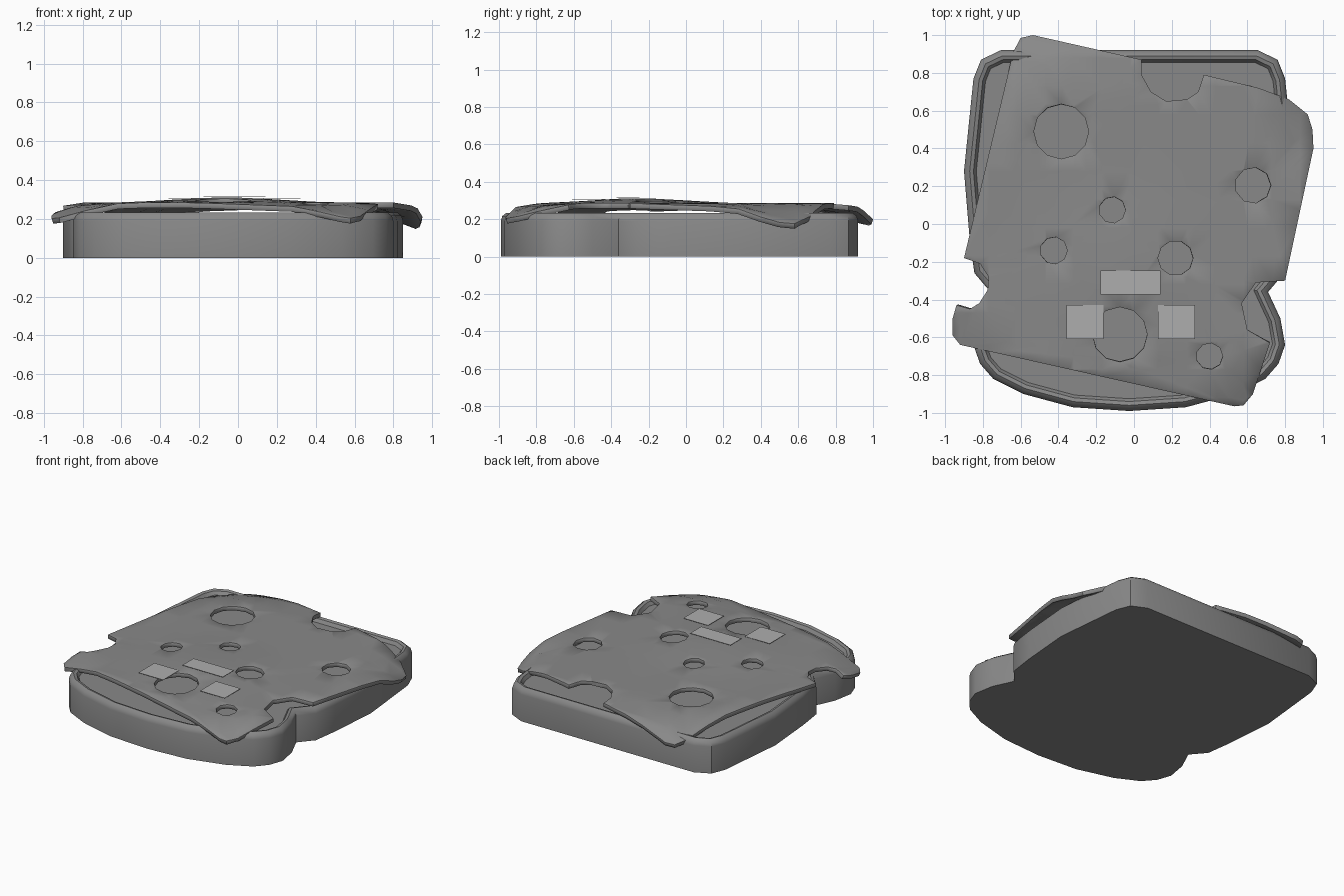
import bpy, bmesh, math
from mathutils import Vector

cube = bpy.data.objects.get("Cube")
if cube:
    bpy.data.objects.remove(cube, do_unlink=True)


def material(name, grey):
    m = bpy.data.materials.new(name)
    m.use_nodes = True
    colour = (grey, grey, grey, 1)
    m.diffuse_color = colour
    m.node_tree.nodes["Principled BSDF"].inputs["Base Color"].default_value = colour
    return m


mid_grey = material("mid grey", 0.25)
light_grey = material("light grey", 0.42)


def finish(bm, name, mat, angle=None):
    mesh = bpy.data.meshes.new(name)
    bm.to_mesh(mesh)
    bm.free()
    ob = bpy.data.objects.new(name, mesh)
    bpy.context.collection.objects.link(ob)
    mesh.materials.append(mat)
    if angle:
        bpy.ops.object.select_all(action='DESELECT')
        ob.select_set(True)
        bpy.context.view_layer.objects.active = ob
        bpy.ops.object.shade_smooth_by_angle(angle=math.radians(angle))
    return ob


def inset(points, d):
    """Move a clockwise outline inward by d."""
    out = []
    for i, p in enumerate(points):
        a = (p - points[i - 1]).normalized()
        b = (points[(i + 1) % len(points)] - p).normalized()
        na, nb = Vector((a.y, -a.x)), Vector((b.y, -b.x))
        out.append(p + (na + nb) * d / (1 + na.dot(nb)))
    return out


# Bread slice: mirrored outline lofted through a rounded crust section
half = [(0.68, 0.92), (0.785, 0.87), (0.825, 0.77), (0.875, 0.28), (0.845, -0.08),
        (0.82, -0.26), (0.735, -0.36), (0.80, -0.50), (0.825, -0.64), (0.79, -0.74),
        (0.72, -0.82), (0.56, -0.90), (0.30, -0.97)]
outline = half + [(0, -0.99)] + [(-x, y) for x, y in reversed(half)]
outline = [Vector((x - 0.025, y)) for x, y in outline]
section = [(0, 0), (0, 0.19), (0.008, 0.217), (0.03, 0.234), (0.05, 0.228), (0.065, 0.205)]
bm = bmesh.new()
rings = [[bm.verts.new((p.x, p.y, z)) for p in inset(outline, d)] for d, z in section]
for low, high in zip(rings, rings[1:]):
    for i in range(len(low)):
        bm.faces.new((low[i - 1], low[i], high[i], high[i - 1]))
bm.faces.new(rings[0])
bm.faces.new(rings[-1])
bmesh.ops.recalc_face_normals(bm, faces=bm.faces)
finish(bm, "bread_slice", mid_grey, 40)

# Cheese slice: bitten outline with round holes, draped over the bread
edge = [(-0.535, 1), (-0.6, 0.985), (-0.64, 0.91), (-0.9, -0.18), (-0.815, -0.21),
        (-0.77, -0.28), (-0.775, -0.35), (-0.82, -0.42), (-0.87, -0.45), (-0.94, -0.43),
        (-0.96, -0.5), (-0.96, -0.59), (-0.92, -0.64), (0.53, -0.965), (0.58, -0.96),
        (0.63, -0.9), (0.72, -0.63), (0.6, -0.56), (0.57, -0.42), (0.645, -0.31),
        (0.8, -0.3), (0.95, 0.4), (0.945, 0.5), (0.92, 0.58), (0.82, 0.66),
        (0.66, 0.72), (0.37, 0.79), (0.34, 0.7), (0.28, 0.66), (0.17, 0.65),
        (0.09, 0.7), (0.04, 0.79), (0.04, 0.87)]
holes = [(-0.385, 0.49, 0.145, 12), (-0.115, 0.075, 0.07, 9), (-0.425, -0.14, 0.072, 9),
         (0.22, -0.18, 0.093, 10), (0.63, 0.205, 0.095, 9), (-0.075, -0.585, 0.145, 12),
         (0.4, -0.7, 0.07, 9)]


def drape(x, y):
    peak = 0.03 * max(0, 1 - math.hypot(x + 0.06, y + 0.26) / 0.52)
    u, v = x * 0.97 + y * 0.24, y * 0.97 - x * 0.24
    sides = 0.08 * max(0, max(abs(u), abs(v)) - 0.7)
    corners = 0.3 * max(0, math.hypot(x, y) - 0.95)
    flap = 0.16 * max(0, 0.3 - math.hypot(x - 0.95, y - 0.55))
    return 0.285 + peak - sides - corners - flap


bm = bmesh.new()


def loop(points):
    vs = [bm.verts.new((x, y, 0)) for x, y in points]
    for i in range(len(vs)):
        bm.edges.new((vs[i - 1], vs[i]))


loop(edge)
for x, y, r, n in holes:
    turns = [math.tau * i / n for i in range(n)]
    loop([(x + r * math.cos(t), y + r * math.sin(t)) for t in turns])
bmesh.ops.triangle_fill(bm, edges=bm.edges[:], use_beauty=True, normal=(0, 0, 1))
for axis in ((1, 0, 0), (0, 1, 0)):
    for i in range(-6, 7):
        bmesh.ops.bisect_plane(bm, geom=bm.verts[:] + bm.edges[:] + bm.faces[:],
                               plane_co=Vector(axis) * (i * 0.15 - 0.02), plane_no=axis)
bmesh.ops.triangulate(bm, faces=bm.faces[:])
for f in bm.faces:
    if f.normal.z < 0:
        f.normal_flip()
for v in bm.verts:
    v.co.z = drape(v.co.x, v.co.y)
cheese = finish(bm, "cheese_slice", mid_grey, 40)
thick = cheese.modifiers.new("thickness", 'SOLIDIFY')
thick.thickness = 0.028
thick.offset = -1
bevel = cheese.modifiers.new("soft_rim", 'BEVEL')
bevel.width = 0.007
bevel.segments = 1
bevel.limit_method = 'ANGLE'
bevel.angle_limit = math.radians(50)

# Three thin light plates resting on the cheese
plates = {"left_eye": (0.225, -0.52, 0.195, 0.18, 0.306),
          "right_eye": (-0.26, -0.52, 0.195, 0.18, 0.306),
          "mouth": (-0.018, -0.31, 0.318, 0.125, 0.317)}
for name, (x, y, w, d, z) in plates.items():
    bm = bmesh.new()
    bmesh.ops.create_cube(bm, size=1)
    bmesh.ops.scale(bm, vec=(w, d, 0.002), verts=bm.verts)
    bmesh.ops.translate(bm, vec=(x, y, z), verts=bm.verts)
    finish(bm, name, light_grey)
